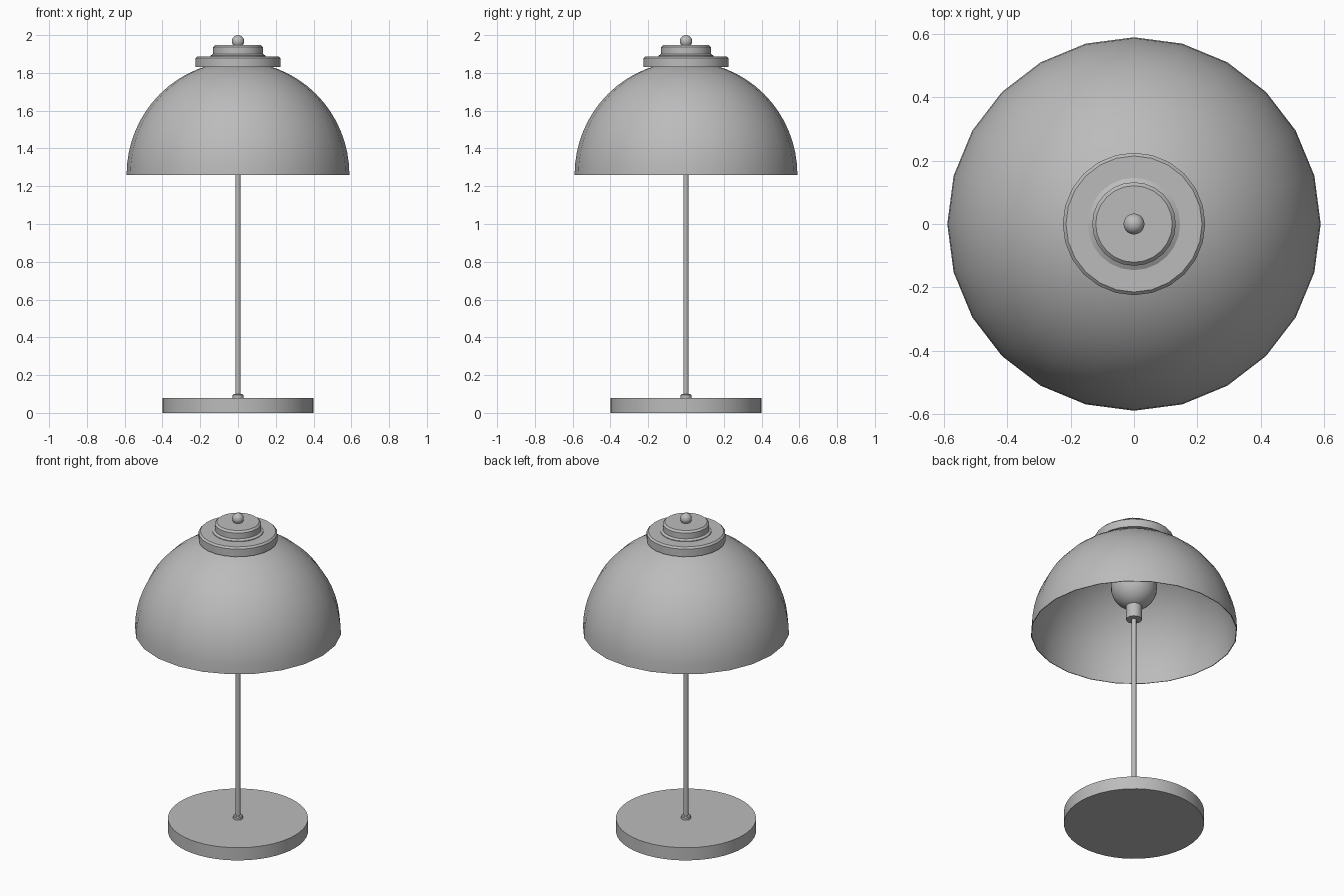
import bpy, bmesh, math
from mathutils import Matrix

cube = bpy.data.objects.get("Cube")
if cube:
    bpy.data.objects.remove(cube, do_unlink=True)

GREY = (0.5, 0.5, 0.5, 1)
grey = bpy.data.materials.new("plain_grey")
grey.use_nodes = True
grey.diffuse_color = GREY
grey.node_tree.nodes["Principled BSDF"].inputs["Base Color"].default_value = GREY


def finish(name, bm):
    mesh = bpy.data.meshes.new(name)
    bm.to_mesh(mesh)
    bm.free()
    mesh.materials.append(grey)
    obj = bpy.data.objects.new(name, mesh)
    bpy.context.collection.objects.link(obj)
    bpy.ops.object.select_all(action='DESELECT')
    obj.select_set(True)
    bpy.context.view_layer.objects.active = obj
    bpy.ops.object.shade_smooth_by_angle(angle=math.radians(35))
    return obj


def lathe(name, profile, sides):
    """Spin (radius, height) points around the z axis."""
    bm = bmesh.new()
    verts = [bm.verts.new((r, 0, z)) for r, z in profile]
    edges = [bm.edges.new(pair) for pair in zip(verts, verts[1:])]
    bmesh.ops.spin(bm, geom=verts + edges, cent=(0, 0, 0), axis=(0, 0, 1),
                   angle=math.tau, steps=sides, use_duplicate=False)
    bmesh.ops.remove_doubles(bm, verts=bm.verts, dist=0.0001)
    bmesh.ops.recalc_face_normals(bm, faces=bm.faces)
    return finish(name, bm)


def disc(name, radius, bottom, top, sides, bevel=0.0):
    return lathe(name, [(0, bottom), (radius, bottom), (radius, top - bevel),
                        (radius - bevel, top), (0, top)], sides)


def ball(name, radius, height):
    bm = bmesh.new()
    bmesh.ops.create_uvsphere(bm, u_segments=24, v_segments=16, radius=radius,
                              matrix=Matrix.Translation((0, 0, height)))
    return finish(name, bm)


# Base and stem
disc("base", 0.40, 0, 0.08, 48)
disc("stem_collar", 0.028, 0.08, 0.10, 24, 0.005)
disc("stem", 0.0135, 0.08, 1.36, 16)

# Bulb in its socket
disc("bulb_socket", 0.045, 1.345, 1.44, 24)
ball("bulb", 0.132, 1.555)

# Thin open dome shade
RINGS = 14
outer = [(0.59 * math.cos(a), 1.26 + 0.60 * math.sin(a))
         for a in (math.radians(80) * i / RINGS for i in range(RINGS + 1))]
inner = [(r * 0.993, 1.26 + (z - 1.26) * 0.993) for r, z in outer]
lathe("shade", inner[::-1] + outer, 24)

# Stepped cap and finial
disc("cap_lower", 0.225, 1.83, 1.888, 24, 0.01)
lathe("cap_neck", [(0.146, 1.885), (0.146, 1.892), (0.132, 1.90)], 24)
disc("cap_upper", 0.132, 1.885, 1.947, 24, 0.011)
ball("finial", 0.033, 1.967)
